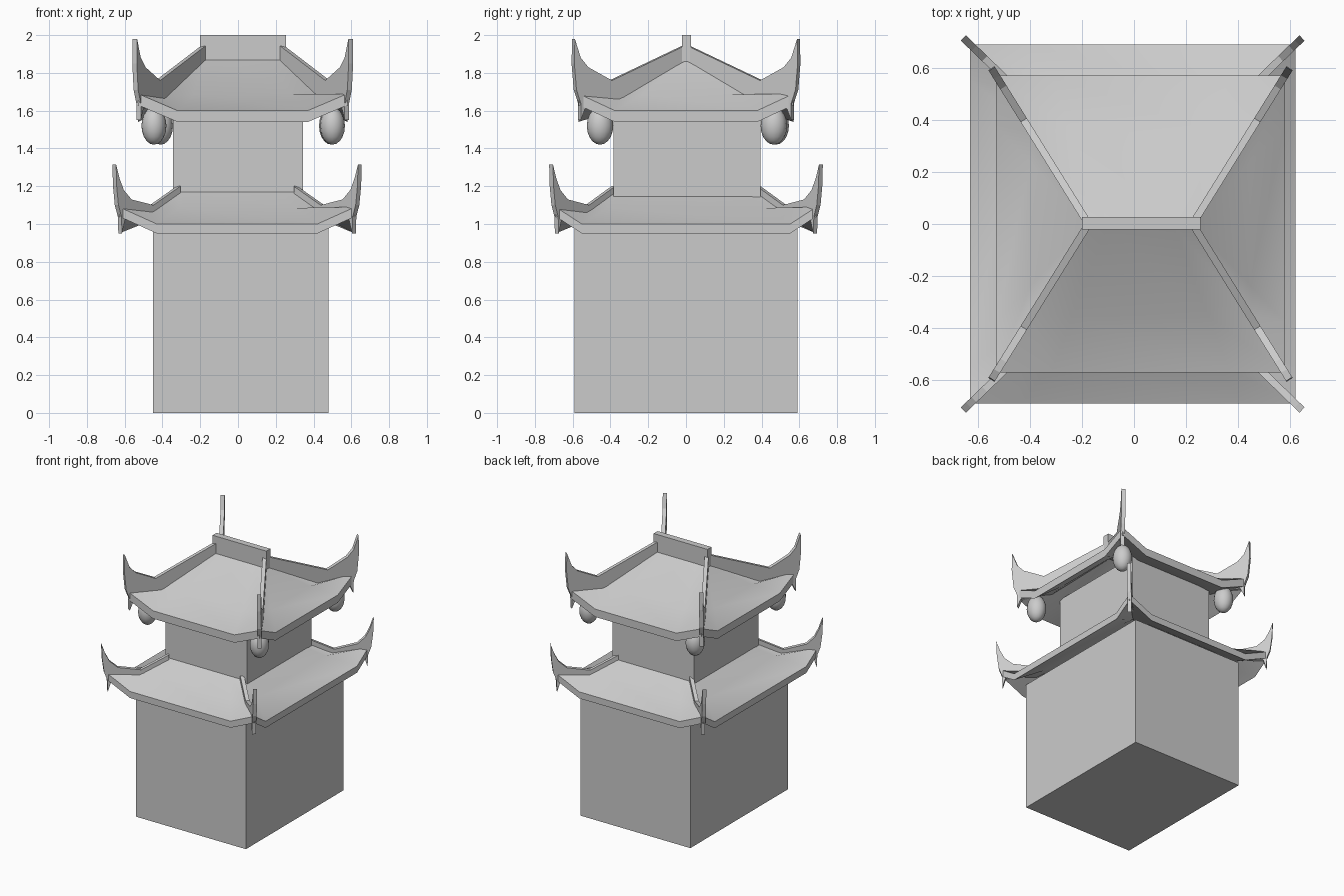
import bpy, bmesh, math
from mathutils import Vector

cube = bpy.data.objects.get("Cube")
if cube:
    bpy.data.objects.remove(cube)

grey = bpy.data.materials.new("plain_grey")
grey.use_nodes = True
grey.diffuse_color = (0.6, 0.6, 0.6, 1)
grey.node_tree.nodes["Principled BSDF"].inputs["Base Color"].default_value = (0.6, 0.6, 0.6, 1)


def finish(name, bm, smooth=None):
    bmesh.ops.recalc_face_normals(bm, faces=bm.faces)
    mesh = bpy.data.meshes.new(name)
    bm.to_mesh(mesh)
    bm.free()
    mesh.materials.append(grey)
    ob = bpy.data.objects.new(name, mesh)
    bpy.context.collection.objects.link(ob)
    if smooth:
        bpy.ops.object.select_all(action="DESELECT")
        ob.select_set(True)
        bpy.context.view_layer.objects.active = ob
        bpy.ops.object.shade_smooth_by_angle(angle=math.radians(smooth))
    return ob


def box(name, lo, hi):
    lo, hi = Vector(lo), Vector(hi)
    bm = bmesh.new()
    bmesh.ops.create_cube(bm, size=1)
    for v in bm.verts:
        v.co = (lo + hi) / 2 + v.co * (hi - lo)
    finish(name, bm)


def ring(bm, cx, half, straight, z_mid, z_corner):
    """Rectangular ring whose corners lift away from the straight middles."""
    hx, hy = half
    sx, sy = hx * straight[0], hy * straight[1]
    quarter = [(hx, -sy, z_mid), (hx, sy, z_mid), (hx, hy, z_corner),
               (sx, hy, z_mid), (-sx, hy, z_mid), (-hx, hy, z_corner)]
    pts = quarter + [(-x, -y, z) for x, y, z in quarter]
    return [bm.verts.new((cx + x, y, z)) for x, y, z in pts]


def roof(name, cx, top, eave, straight, levels, drop):
    """Curved hip roof of even thickness: upper skin, fascia and underside."""
    bm = bmesh.new()
    outline = [(lv, 0) for lv in levels] + [(lv, drop) for lv in reversed(levels)]
    rings = []
    for (t, z_mid, z_corner), d in outline:
        half = [a + (b - a) * t for a, b in zip(top, eave)]
        rings.append(ring(bm, cx, half, straight, z_mid - d, z_corner - d))
    for a, b in zip(rings, rings[1:]):
        for i in range(12):
            j = (i + 1) % 12
            bm.faces.new((a[i], a[j], b[j], b[i]))
    bmesh.ops.remove_doubles(bm, verts=bm.verts, dist=0.0005)
    finish(name, bm, 25)


def fins(name, cx, top, eave, profile, half_width=0.014):
    """Upswept blade along each of the four hips."""
    for sx, side in ((-1, "right"), (1, "left")):
        for sy, end in ((-1, "front"), (1, "back")):
            start = Vector((cx + sx * top[0], sy * top[1], 0))
            run = Vector((cx + sx * eave[0], sy * eave[1], 0)) - start
            across = Vector((-run.y, run.x, 0)).normalized() * half_width
            bm = bmesh.new()
            sides = [[bm.verts.new(start + run * t + Vector((0, 0, z)) + across * s)
                      for t, z in profile] for s in (-1, 1)]
            for s in sides:
                bm.faces.new(s)
            n = len(profile)
            for i in range(n):
                j = (i + 1) % n
                bm.faces.new((sides[0][i], sides[0][j], sides[1][j], sides[1][i]))
            finish(f"{name}_{end}_{side}", bm)


# Walls
box("lower_walls", (-0.45, -0.59, 0), (0.48, 0.59, 0.98))
box("upper_walls", (-0.345, -0.385, 0.98), (0.345, 0.395, 1.62))

# Lower skirt roof with its corner fins
low_top, low_eave = (0.31, 0.385), (0.625, 0.69)
roof("lower_roof", -0.005, low_top, low_eave, (0.68, 0.8),
     [(0, 1.17, 1.17), (0.45, 1.085, 1.07), (1, 1.0, 1.09)], 0.05)
fins("lower_fin", -0.005, low_top, low_eave,
     [(0, 1.2), (0.45, 1.1), (0.82, 1.13), (0.95, 1.18), (1.02, 1.24), (1.08, 1.315),
      (1.07, 1.2), (1.04, 1.1), (0.99, 1.04), (0.98, 0.95), (0.93, 1.02),
      (0.45, 1.04), (0, 1.14)])

# Upper hip roof with its corner fins and ridge beam
up_top, up_eave = (0.2, 0), (0.555, 0.57)
roof("upper_roof", 0.025, up_top, up_eave, (0.62, 0.66),
     [(0, 1.88, 1.88), (0.62, 1.685, 1.67), (1, 1.6, 1.69)], 0.06)
fins("upper_fin", 0.025, up_top, up_eave,
     [(0, 1.95), (0.7, 1.76), (0.92, 1.83), (0.99, 1.88), (1.045, 1.98),
      (1.05, 1.85), (1.03, 1.71), (0.99, 1.64), (0.99, 1.55), (0.95, 1.61),
      (0.65, 1.63), (0, 1.84)])
box("ridge_beam", (-0.2, -0.022, 1.86), (0.255, 0.026, 2.0))

# Hanging lanterns under the upper eaves
for label, x, y in (("front_right", -0.445, -0.455), ("back_right", -0.41, 0.475),
                    ("front_left", 0.5, -0.455), ("back_left", 0.495, 0.465)):
    bm = bmesh.new()
    bmesh.ops.create_uvsphere(bm, u_segments=16, v_segments=10, radius=1)
    for v in bm.verts:
        v.co = Vector((x + v.co.x * 0.066, y + v.co.y * 0.07, 1.52 + v.co.z * 0.1))
    finish("lantern_" + label, bm, 60)
